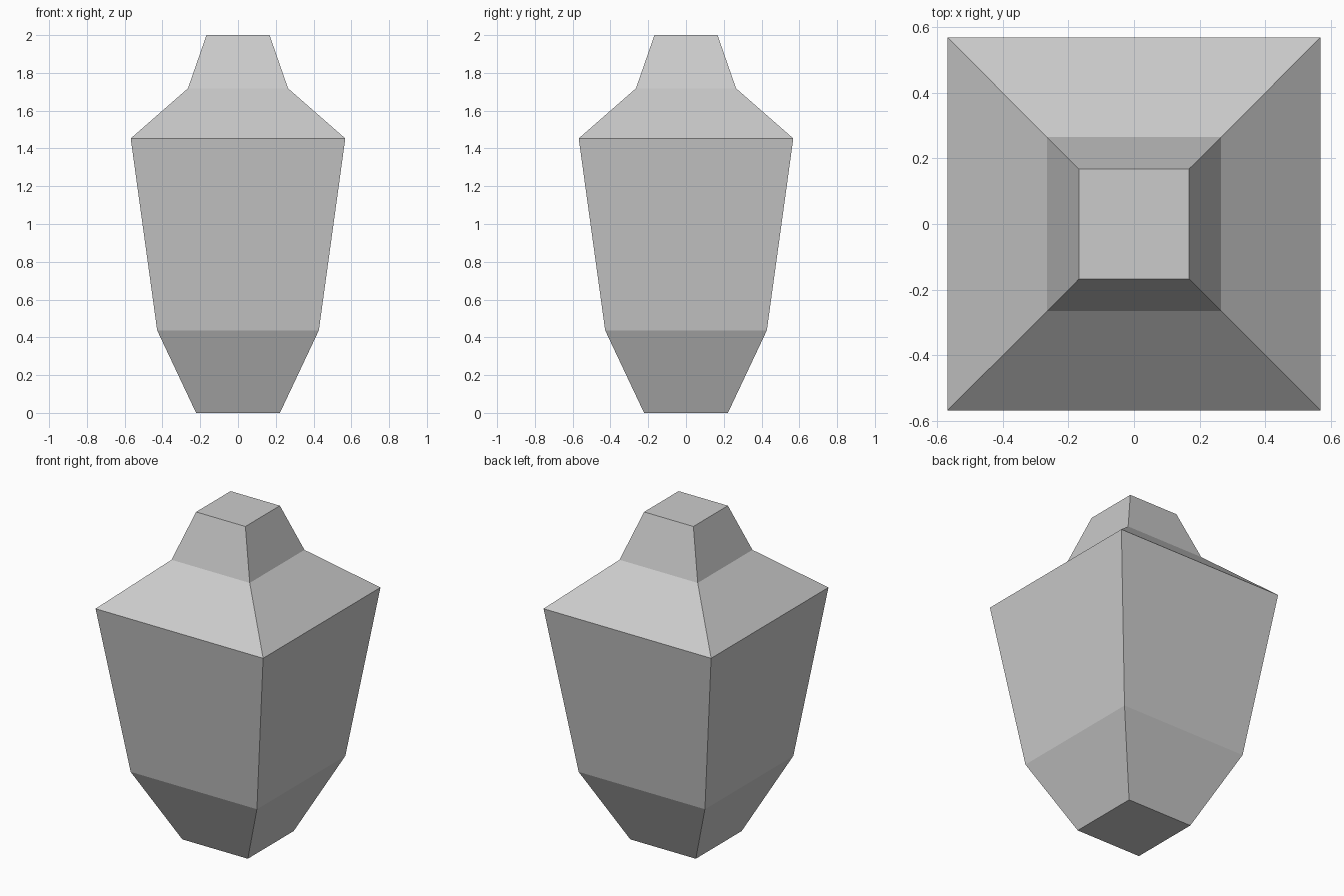
import bpy
import bmesh

cube = bpy.data.objects.get("Cube")
if cube:
    bpy.data.objects.remove(cube, do_unlink=True)

# One flat grey
grey = bpy.data.materials.new("plain_grey")
grey.use_nodes = True
colour = (0.6, 0.6, 0.6, 1)
grey.diffuse_color = colour
grey.node_tree.nodes["Principled BSDF"].inputs["Base Color"].default_value = colour

# Half width and height of each square ring: base, lower body, shoulder, neck, top
PROFILE = [(0.222, 0), (0.428, 0.437), (0.568, 1.453), (0.265, 1.718), (0.167, 2)]
CORNERS = [(-1, -1), (1, -1), (1, 1), (-1, 1)]

# Square lofted body, capped at both ends
bm = bmesh.new()
rings = [[bm.verts.new((x * w, y * w, z)) for x, y in CORNERS] for w, z in PROFILE]
for low, high in zip(rings, rings[1:]):
    for i in range(4):
        j = (i + 1) % 4
        bm.faces.new((low[i], low[j], high[j], high[i]))
bm.faces.new(rings[0][::-1])
bm.faces.new(rings[-1])
bmesh.ops.recalc_face_normals(bm, faces=bm.faces)

mesh = bpy.data.meshes.new("faceted_body")
bm.to_mesh(mesh)
bm.free()
mesh.materials.append(grey)
body = bpy.data.objects.new("faceted_body", mesh)
bpy.context.collection.objects.link(body)
